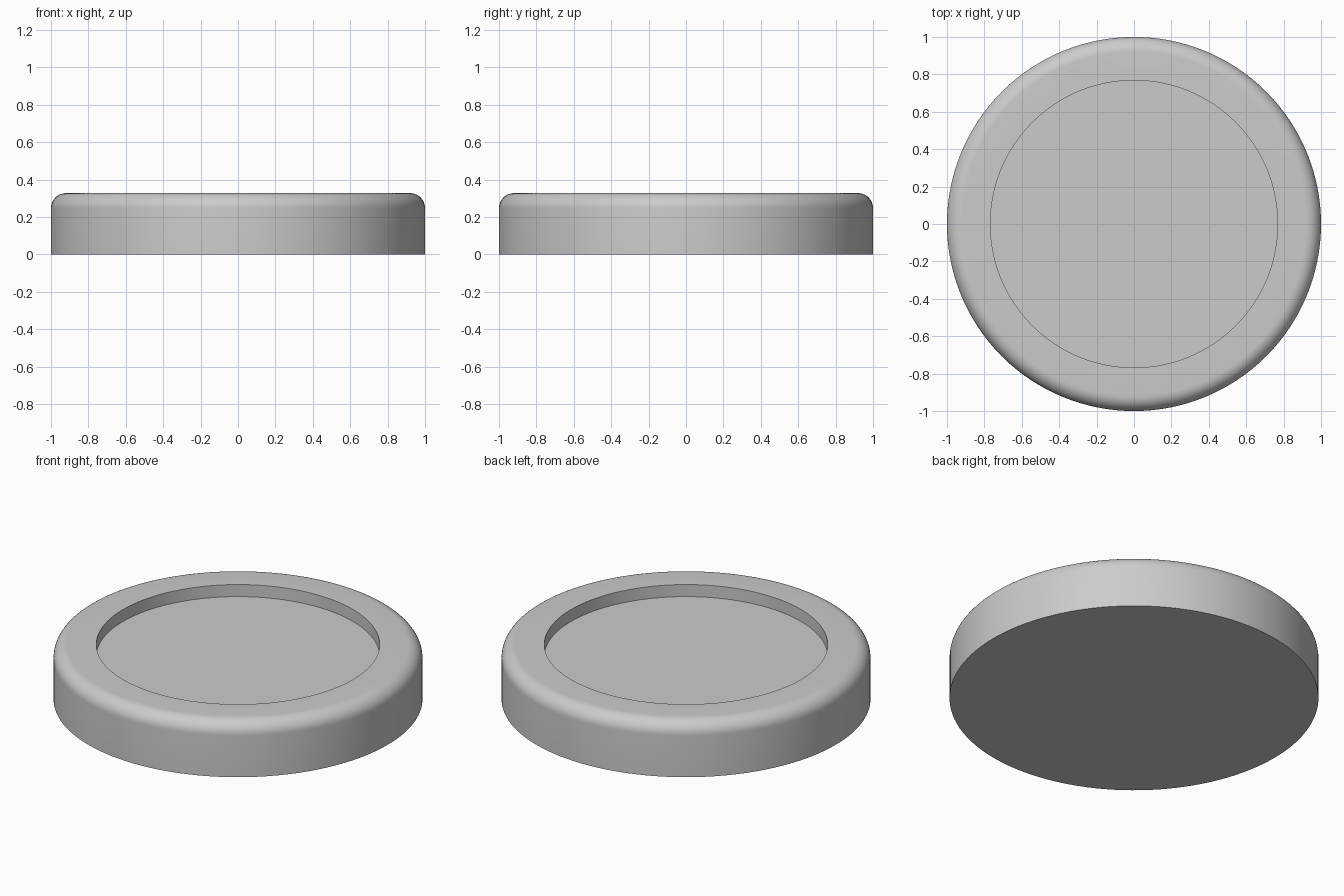
import bpy, bmesh, math

cube = bpy.data.objects.get("Cube")
if cube:
    bpy.data.objects.remove(cube, do_unlink=True)

SEGMENTS = 128
HEIGHT, RADIUS, FILLET = 0.328, 1.0, 0.08
RECESS_RADIUS, RECESS_DEPTH = 0.768, 0.072

# Plain grey material
grey = bpy.data.materials.new("grey")
grey.use_nodes = True
colour = (0.6, 0.6, 0.6, 1)
grey.diffuse_color = colour
grey.node_tree.nodes["Principled BSDF"].inputs["Base Color"].default_value = colour

# Half profile: base edge, rounded shoulder, rim, recess wall
profile = [(RADIUS, 0)]
for i in range(11):
    a = math.pi / 2 * i / 10
    profile.append((RADIUS - FILLET + FILLET * math.cos(a),
                    HEIGHT - FILLET + FILLET * math.sin(a)))
profile += [(RECESS_RADIUS, HEIGHT), (RECESS_RADIUS, HEIGHT - RECESS_DEPTH)]

# Revolve the profile into rings, then cap base and recess floor
bm = bmesh.new()
rings = []
for r, z in profile:
    rings.append([bm.verts.new((r * math.cos(t), r * math.sin(t), z))
                  for t in (math.tau * k / SEGMENTS for k in range(SEGMENTS))])
for low, high in zip(rings, rings[1:]):
    for k in range(SEGMENTS):
        n = (k + 1) % SEGMENTS
        bm.faces.new((low[k], low[n], high[n], high[k]))
bm.faces.new(rings[0][::-1])
bm.faces.new(rings[-1])
bmesh.ops.recalc_face_normals(bm, faces=bm.faces)

mesh = bpy.data.meshes.new("recessed_disc")
bm.to_mesh(mesh)
bm.free()
mesh.materials.append(grey)
disc = bpy.data.objects.new("recessed_disc", mesh)
bpy.context.collection.objects.link(disc)

# Smooth shading with sharp rim edges
bpy.ops.object.select_all(action="DESELECT")
disc.select_set(True)
bpy.context.view_layer.objects.active = disc
bpy.ops.object.shade_smooth_by_angle(angle=math.radians(30))
